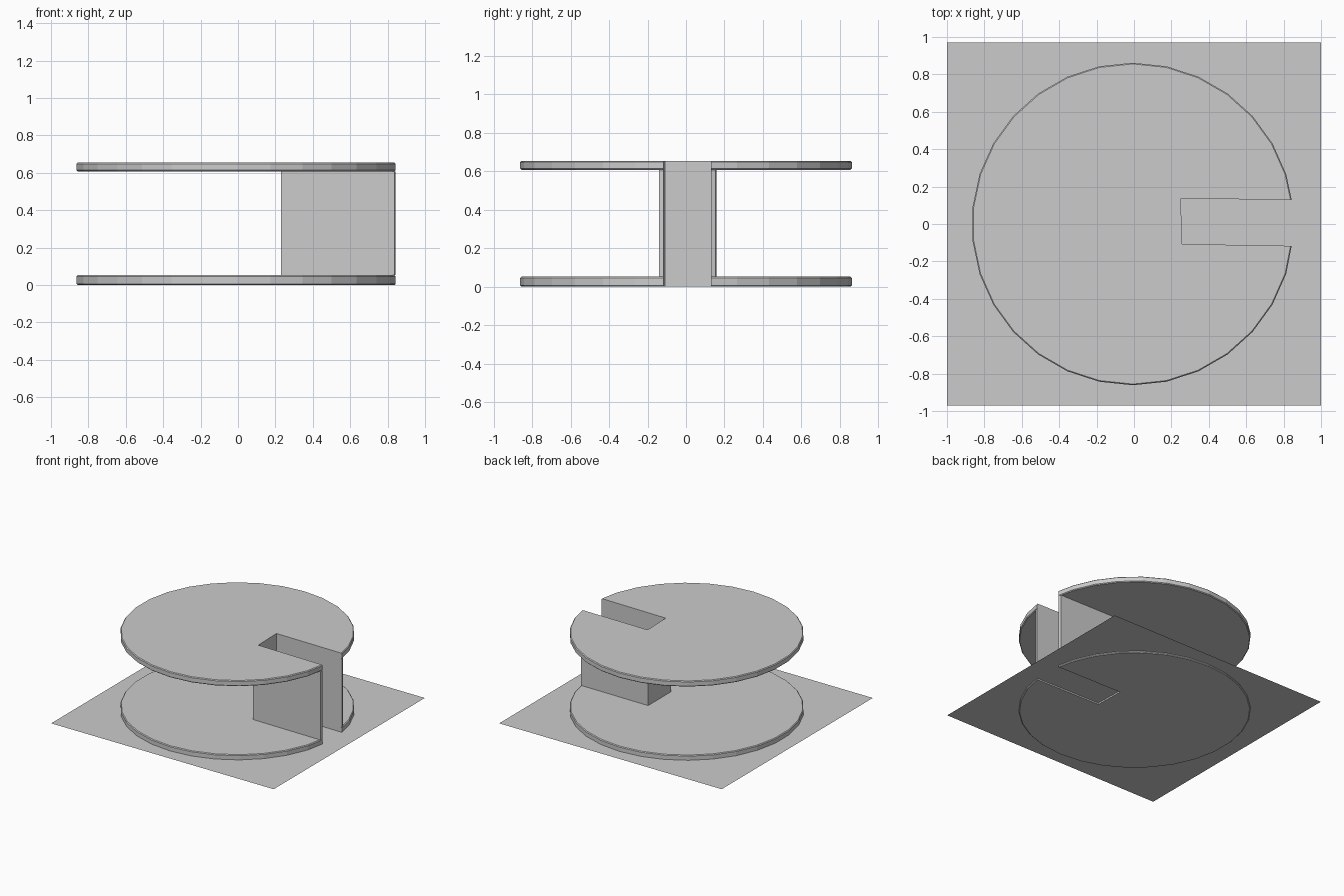
import bpy, bmesh
from math import sin, cos, radians

if "Cube" in bpy.data.objects:
    bpy.data.objects.remove(bpy.data.objects["Cube"])

CX, R = -0.006, 0.862
# slot corners, from the upper mouth around to the lower mouth
SLOT = [(0.843, 0.129), (0.25, 0.136), (0.257, -0.107), (0.843, -0.117)]


def prism(name, outline, z0, z1, bevel_rim=0.0):
    """Extrude a flat outline from z0 to z1, optionally bevelling the round rim."""
    bm = bmesh.new()
    face = bm.faces.new([bm.verts.new((x, y, z0)) for x, y in outline])
    ext = bmesh.ops.extrude_face_region(bm, geom=[face])
    for v in ext["geom"]:
        if isinstance(v, bmesh.types.BMVert):
            v.co.z = z1
    bmesh.ops.recalc_face_normals(bm, faces=bm.faces)
    if bevel_rim:
        rim = [e for e in bm.edges
               if abs(e.verts[0].co.z - e.verts[1].co.z) < 1e-5
               and all((v.co.x - CX) ** 2 + v.co.y ** 2 > 0.84 ** 2 for v in e.verts)]
        bmesh.ops.bevel(bm, geom=rim, offset=bevel_rim, segments=1,
                        affect='EDGES', profile=0.5)
    me = bpy.data.meshes.new(name)
    bm.to_mesh(me)
    bm.free()
    ob = bpy.data.objects.new(name, me)
    bpy.context.collection.objects.link(ob)
    return ob


# Slotted discs: 30-sided circle with the two vertices in the slot mouth left out
arc = [(CX + R * cos(radians(a)), R * sin(radians(a))) for a in range(18, 343, 12)]
disc = arc + SLOT[::-1]
prism("lower_disc", disc, 0.0, 0.052, 0.006)
prism("upper_disc", disc, 0.608, 0.654, 0.006)

# U-shaped wall lining the slot between the discs
outer = [(0.838, -0.141), (0.23, -0.133), (0.23, 0.158), (0.838, 0.153)]
prism("slot_wall", SLOT + outer, 0.052, 0.608)

# Thin ground sheet, slightly above the underside of the lower disc
bpy.ops.mesh.primitive_plane_add(size=2, location=(0, 0, 0.012))
sheet = bpy.context.object
sheet.name = "base_sheet"
sheet.scale = (1.0, 0.97, 1.0)
